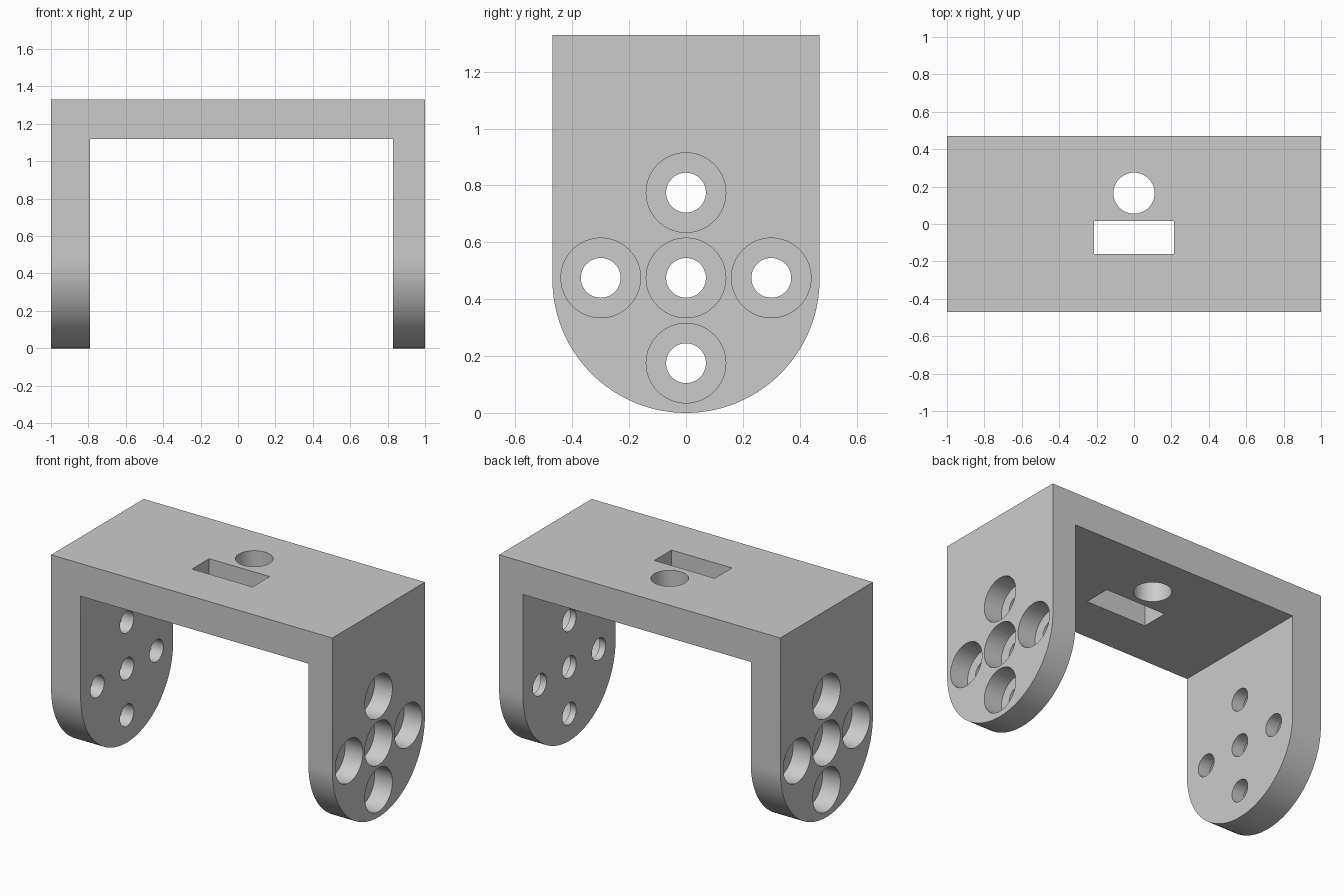
import bpy, bmesh
from math import sin, cos, pi
from mathutils import Vector

cube = bpy.data.objects.get("Cube")
if cube:
    bpy.data.objects.remove(cube, do_unlink=True)

HALF, TOP, INNER_TOP = 0.47, 1.33, 1.12
LEFT_IN, RIGHT_IN = 0.83, -0.79      # inner faces of the two legs
HOLE_Z, PITCH = 0.475, 0.3           # cross-shaped hole pattern
HOLE_R, BORE_R, BORE_DEPTH = 0.07, 0.14, 0.127

grey = bpy.data.materials.new("light_grey")
grey.use_nodes = True
grey.diffuse_color = (0.6, 0.6, 0.6, 1)
grey.node_tree.nodes["Principled BSDF"].inputs["Base Color"].default_value = (0.6, 0.6, 0.6, 1)


def loft(name, rings):
    """Closed solid through a list of matching rings of points."""
    bm = bmesh.new()
    loops = [[bm.verts.new(p) for p in ring] for ring in rings]
    for a, b in zip(loops, loops[1:]):
        for i in range(len(a)):
            j = (i + 1) % len(a)
            bm.faces.new((a[i], a[j], b[j], b[i]))
    bm.faces.new(loops[0])
    bm.faces.new(loops[-1])
    bmesh.ops.recalc_face_normals(bm, faces=bm.faces)
    mesh = bpy.data.meshes.new(name)
    bm.to_mesh(mesh)
    bm.free()
    mesh.materials.append(grey)
    obj = bpy.data.objects.new(name, mesh)
    bpy.context.collection.objects.link(obj)
    return obj


def circle(r, n=64):
    return [(r * cos(2 * pi * i / n), r * sin(2 * pi * i / n)) for i in range(n)]


def boolean(target, cutter, operation):
    cutter.hide_render = True
    mod = target.modifiers.new("cut", 'BOOLEAN')
    mod.object, mod.operation, mod.solver = cutter, operation, 'EXACT'
    bpy.context.view_layer.objects.active = target
    bpy.ops.object.modifier_apply(modifier=mod.name)
    bpy.data.objects.remove(cutter, do_unlink=True)


# U-shaped body, extruded front to back
u_profile = [(-1, 0), (RIGHT_IN, 0), (RIGHT_IN, INNER_TOP), (LEFT_IN, INNER_TOP),
             (LEFT_IN, 0), (1, 0), (1, TOP), (-1, TOP)]
bracket = loft("bracket", [[(x, y, z) for x, z in u_profile] for y in (-HALF, HALF)])

# Round the leg ends with a side profile
n = 64
arch = [(HALF * cos(pi + pi * i / n), HALF + HALF * sin(pi + pi * i / n)) for i in range(n + 1)]
arch += [(HALF, TOP), (-HALF, TOP)]
boolean(bracket, loft("rounding", [[(x, y, z) for y, z in arch] for x in (-1, 1)]), 'INTERSECT')

# Counterbored holes in both legs
for side in (-1, 1):
    for dy, dz in ((0, 0), (PITCH, 0), (-PITCH, 0), (0, PITCH), (0, -PITCH)):
        steps = ((1.1, BORE_R), (1 - BORE_DEPTH, BORE_R), (1 - BORE_DEPTH, HOLE_R), (0.7, HOLE_R))
        rings = [[(side * x, dy + a, HOLE_Z + dz + b) for a, b in circle(r)] for x, r in steps]
        boolean(bracket, loft("hole_cutter", rings), 'DIFFERENCE')

# Round hole and slot in the top plate
slot = [(-0.215, -0.16), (0.215, -0.16), (0.215, 0.015), (-0.215, 0.015)]
round_hole = [(a, 0.165 + b) for a, b in circle(0.11)]
for outline in (slot, round_hole):
    rings = [[(x, y, z) for x, y in outline] for z in (1.0, 1.5)]
    boolean(bracket, loft("top_cutter", rings), 'DIFFERENCE')

# Smooth the curved walls, keep the edges sharp
bpy.ops.object.select_all(action='DESELECT')
bracket.select_set(True)
bpy.context.view_layer.objects.active = bracket
bpy.ops.object.shade_smooth_by_angle(angle=0.5)
